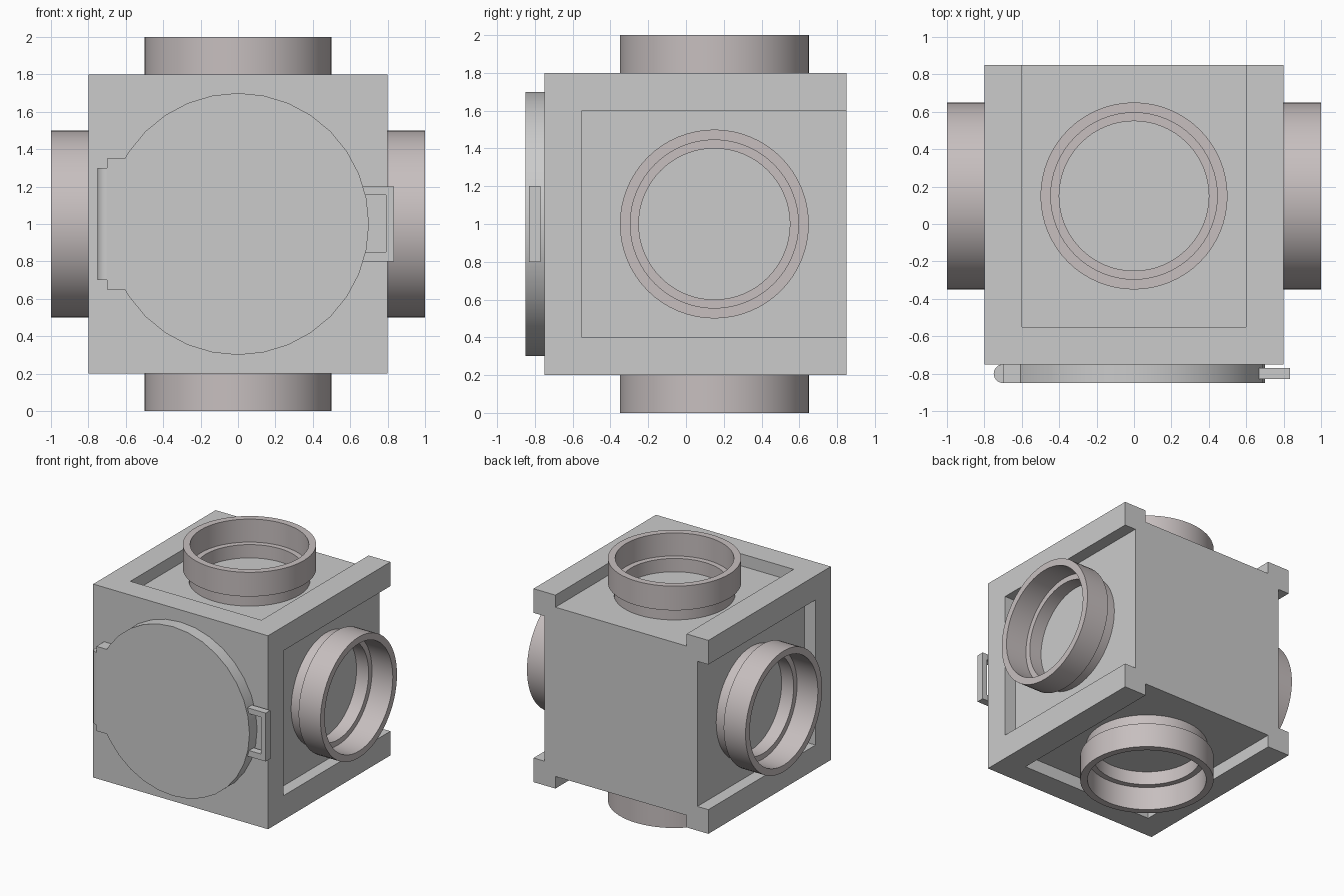
import bpy, bmesh
from math import radians, cos, sin, pi
from mathutils import Matrix, Vector

if "Cube" in bpy.data.objects:
    bpy.data.objects.remove(bpy.data.objects["Cube"])

CENTRE = Vector((0, 0.15, 1))


def finish(bm, name, mat=None, smooth=True):
    bmesh.ops.recalc_face_normals(bm, faces=bm.faces)
    me = bpy.data.meshes.new(name)
    bm.to_mesh(me)
    bm.free()
    ob = bpy.data.objects.new(name, me)
    bpy.context.collection.objects.link(ob)
    if mat:
        me.materials.append(mat)
    bpy.ops.object.select_all(action='DESELECT')
    ob.select_set(True)
    bpy.context.view_layer.objects.active = ob
    if smooth:
        bpy.ops.object.shade_smooth_by_angle(angle=radians(30))
    return ob


def add_box(bm, lo, hi, matrix=Matrix()):
    lo, hi = Vector(lo), Vector(hi)
    m = matrix @ Matrix.Translation((lo + hi) / 2) @ Matrix.Diagonal((*(hi - lo), 1))
    bmesh.ops.create_cube(bm, size=1, matrix=m)


def extrude_outline(bm, points, y0, y1):
    """Extrude an (x, z) outline from y0 to y1."""
    face = bm.faces.new([bm.verts.new((x, y0, z)) for x, z in points])
    geom = bmesh.ops.extrude_face_region(bm, geom=[face])['geom']
    verts = [g for g in geom if isinstance(g, bmesh.types.BMVert)]
    bmesh.ops.translate(bm, verts=verts, vec=(0, y1 - y0, 0))


def side_matrix(i):
    """Turn a part built pointing up (+z) to one of the four sides."""
    return Matrix.Translation(CENTRE) @ Matrix.Rotation(i * pi / 2, 4, 'Y')


# Body: a cube with a recess in four sides, open at the back
bm = bmesh.new()
for i in range(4):
    add_box(bm, (-0.6, -0.7, 0.7), (0.6, 0.9, 1.0), side_matrix(i))
cutter = finish(bm, "recess_cutter", smooth=False)
cutter.hide_render = True
bm = bmesh.new()
add_box(bm, (-0.8, -0.75, 0.2), (0.8, 0.85, 1.8))
body = finish(bm, "junction_body", smooth=False)
mod = body.modifiers.new("recesses", 'BOOLEAN')
mod.operation, mod.solver, mod.object = 'DIFFERENCE', 'EXACT', cutter
bpy.ops.object.modifier_apply(modifier=mod.name)
bpy.data.objects.remove(cutter, do_unlink=True)

# Pipe sockets: one lathed stepped profile, repeated on four sides
pipe_mat = bpy.data.materials.new("pale_pipe")
pipe_mat.diffuse_color = (0.57, 0.52, 0.52, 1)
pipe_mat.use_nodes = True
pipe_mat.node_tree.nodes["Principled BSDF"].inputs["Base Color"].default_value = pipe_mat.diffuse_color
profile = [(0.455, 0.69), (0.455, 0.8), (0.5, 0.8), (0.5, 1.0),
           (0.445, 1.0), (0.445, 0.81), (0.4, 0.81), (0.4, 0.69)]
SEG = 64
for i, side in enumerate(("top", "right", "bottom", "left")):
    bm = bmesh.new()
    rings = [[bm.verts.new((r * cos(a), r * sin(a), h)) for r, h in profile]
             for a in (2 * pi * k / SEG for k in range(SEG))]
    n = len(profile)
    for k in range(SEG):
        a, b = rings[k], rings[(k + 1) % SEG]
        for j in range(n):
            bm.faces.new((a[j], b[j], b[(j + 1) % n], a[(j + 1) % n]))
    bm.transform(side_matrix(i))
    finish(bm, side + "_pipe_socket", pipe_mat)

# Round door with a square hinge tab on its left
bm = bmesh.new()
arc = [(0.7 * cos(k * pi / 16), 1 + 0.7 * sin(k * pi / 16)) for k in range(-13, 14)]
tab = [(-0.606, 1.35), (-0.7, 1.35), (-0.7, 0.65), (-0.606, 0.65)]
extrude_outline(bm, arc + tab, -0.85, -0.75)
finish(bm, "round_door")

# Hinge barrel
bm = bmesh.new()
bmesh.ops.create_cone(bm, cap_ends=True, segments=32, radius1=0.05, radius2=0.05,
                      depth=0.6, matrix=Matrix.Translation((-0.7, -0.8, 1)))
finish(bm, "hinge_barrel")

# Bracket handle on the right of the door
bm = bmesh.new()
extrude_outline(bm, [(0.66, 0.8), (0.835, 0.8), (0.835, 1.2), (0.66, 1.2),
                     (0.66, 1.155), (0.79, 1.155), (0.79, 0.85), (0.66, 0.85)],
                -0.83, -0.77)
finish(bm, "door_handle", smooth=False)
